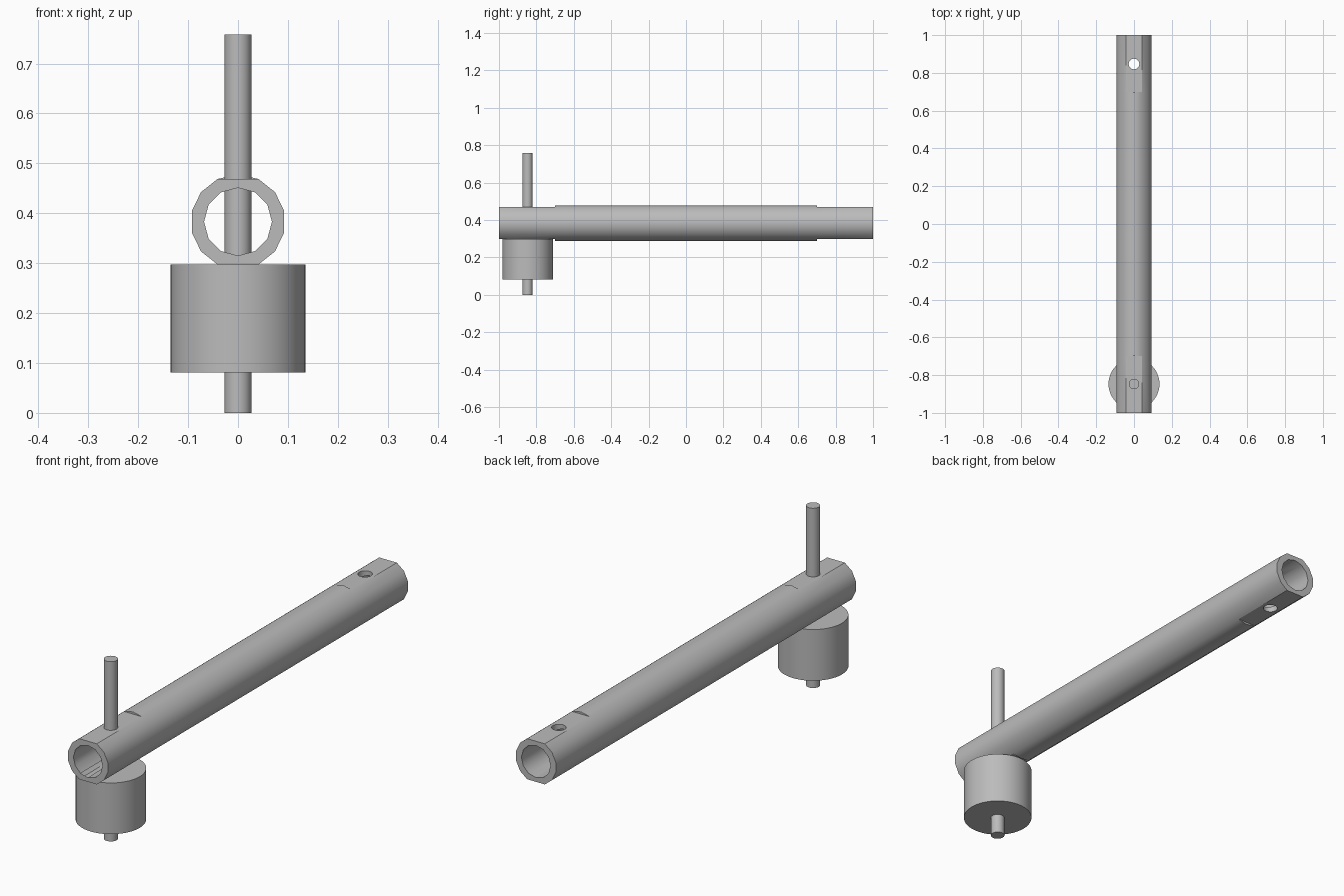
import bpy, bmesh
from math import pi, radians, sin, cos

cube = bpy.data.objects.get("Cube")
if cube:
    bpy.data.objects.remove(cube, do_unlink=True)

AXIS_Z = 0.383      # height of the tube axis
PIN_Y = 0.847       # distance of pin and hole from the middle
RADIUS = 0.095
SIDES = 14

grey = bpy.data.materials.new("steel grey")
grey.use_nodes = True
colour = (0.5, 0.5, 0.5, 1)
grey.diffuse_color = colour
grey.node_tree.nodes["Principled BSDF"].inputs["Base Color"].default_value = colour


def select(obj):
    bpy.ops.object.select_all(action='DESELECT')
    obj.select_set(True)
    bpy.context.view_layer.objects.active = obj


def smooth(obj):
    select(obj)
    bpy.ops.object.shade_smooth_by_angle(angle=radians(35))


def cylinder(name, radius, depth, location, sides=48, rotation=(0, 0, 0)):
    bpy.ops.mesh.primitive_cylinder_add(vertices=sides, radius=radius, depth=depth,
                                        location=location, rotation=rotation)
    obj = bpy.context.object
    obj.name = name
    obj.data.materials.append(grey)
    smooth(obj)
    return obj


def upright(name, radius, bottom, top, y):
    return cylinder(name, radius, top - bottom, (0, y, (top + bottom) / 2))


# Tube body: faceted sections, with the top and bottom ridges flattened at the ends
flat = RADIUS * cos(pi / SIDES * 2)
bm = bmesh.new()
flat = RADIUS * sin(pi / 2 - 2 * pi / SIDES)
rings = []
for y, flattened in ((-1, True), (-0.7, True), (-0.7, False),
                     (0.7, False), (0.7, True), (1, True)):
    limit = flat if flattened else RADIUS
    ring = []
    for i in range(SIDES):
        a = pi / 2 + 2 * pi * i / SIDES
        z = max(-limit, min(limit, RADIUS * sin(a)))
        ring.append(bm.verts.new((RADIUS * cos(a), y, AXIS_Z + z)))
    rings.append(ring)
for r0, r1 in zip(rings, rings[1:]):
    for i in range(SIDES):
        j = (i + 1) % SIDES
        bm.faces.new((r0[i], r0[j], r1[j], r1[i]))
bm.faces.new(rings[0])
bm.faces.new(rings[-1])
bmesh.ops.remove_doubles(bm, verts=bm.verts[:], dist=0.0005)
bmesh.ops.recalc_face_normals(bm, faces=bm.faces[:])
mesh = bpy.data.meshes.new("tube")
bm.to_mesh(mesh)
bm.free()
mesh.materials.append(grey)
tube = bpy.data.objects.new("tube", mesh)
bpy.context.collection.objects.link(tube)

# Bore along the tube and cross hole at the back
cutters = [
    cylinder("bore_cutter", 0.068, 2.4, (0, 0, AXIS_Z), 12, (pi / 2, 0, 0)),
    upright("hole_cutter", 0.028, 0.2, 0.6, PIN_Y),
]
for cutter in cutters:
    cutter.hide_render = True
    select(tube)
    mod = tube.modifiers.new("cut", 'BOOLEAN')
    mod.operation = 'DIFFERENCE'
    mod.solver = 'EXACT'
    mod.object = cutter
    bpy.ops.object.modifier_apply(modifier=mod.name)
    bpy.data.objects.remove(cutter, do_unlink=True)
smooth(tube)

# Pin through the front end, and the round weight it carries
upright("pin", 0.027, 0, 0.758, -PIN_Y)
upright("weight", 0.135, 0.081, 0.297, -PIN_Y)
